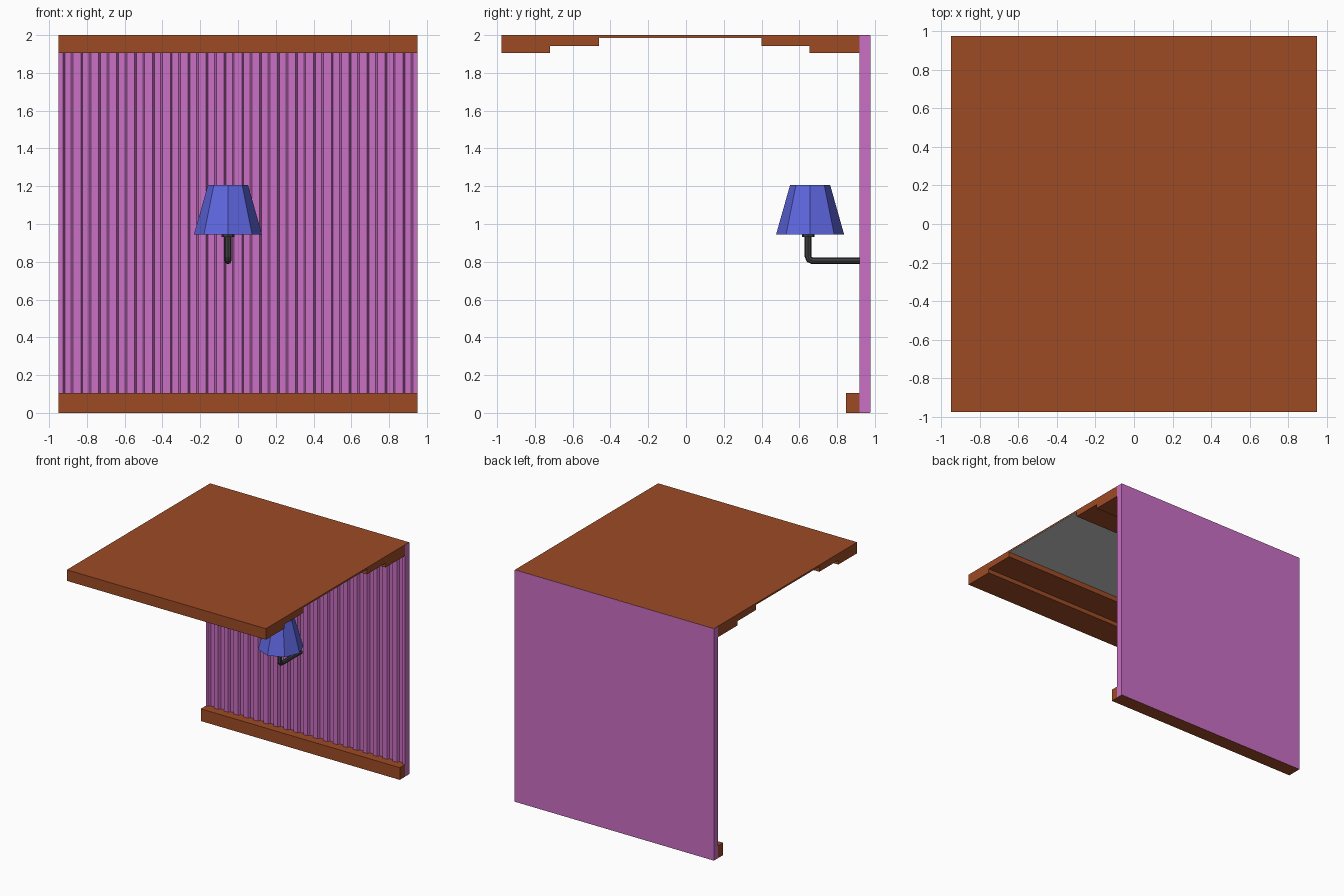
import bpy, bmesh, math
from mathutils import Matrix

if "Cube" in bpy.data.objects:
    bpy.data.objects.remove(bpy.data.objects["Cube"])


def material(name, rgb):
    m = bpy.data.materials.new(name)
    m.diffuse_color = (*rgb, 1)
    m.use_nodes = True
    m.node_tree.nodes["Principled BSDF"].inputs["Base Color"].default_value = m.diffuse_color
    return m


WOOD = material("wood", (0.34, 0.07, 0.018))
PINK = material("pink_paint", (0.60, 0.16, 0.56))
BLUE = material("blue_fabric", (0.11, 0.13, 0.72))
DARK = material("dark_metal", (0.05, 0.05, 0.055))


def finish(name, bm, mat=None):
    bmesh.ops.recalc_face_normals(bm, faces=bm.faces)
    me = bpy.data.meshes.new(name)
    bm.to_mesh(me)
    bm.free()
    ob = bpy.data.objects.new(name, me)
    bpy.context.collection.objects.link(ob)
    if mat:
        me.materials.append(mat)
    return ob


def prism(name, points, direction, mat=None):
    """Extrude a closed 3D outline along a direction."""
    bm = bmesh.new()
    face = bm.faces.new([bm.verts.new(p) for p in points])
    res = bmesh.ops.extrude_face_region(bm, geom=[face], use_keep_orig=True)
    verts = [g for g in res["geom"] if isinstance(g, bmesh.types.BMVert)]
    bmesh.ops.translate(bm, verts=verts, vec=direction)
    return finish(name, bm, mat)


def cone(name, r1, r2, z1, z2, sides, loc, caps, mat):
    bm = bmesh.new()
    bmesh.ops.create_cone(bm, cap_ends=caps, segments=sides, radius1=r1, radius2=r2,
                          depth=z2 - z1,
                          matrix=Matrix.Translation((*loc, (z1 + z2) / 2)))
    return finish(name, bm, mat)


W = 0.95        # half width
BACK = 0.976    # back of the wall

# Grooved wall: trapezoid grooves along the front, extruded upward
front, depth, slope, half_gap = 0.918, 0.022, 0.01, 0.017
outline = [(-W, BACK), (-W, front)]
for k in range(20):
    c = -0.9 + 1.8 * k / 19
    outline += [(c - half_gap - slope, front), (c - half_gap, front + depth),
                (c + half_gap, front + depth), (c + half_gap + slope, front)]
outline += [(W, front), (W, BACK)]
prism("panelled_wall", [(x, y, 0.001) for x, y in outline], (0, 0, 1.998), PINK)

# Baseboard running under the wall
w = W - 0.001
base = [(0.848, 0), (0.975, 0), (0.975, 0.105), (0.848, 0.105)]
prism("baseboard", [(-w, y, z) for y, z in base], (2 * w, 0, 0), WOOD)

# Ceiling with stepped mouldings at front and back
ceiling = [(-0.976, 2), (-0.976, 1.905), (-0.72, 1.905), (-0.72, 1.942), (-0.46, 1.942),
           (-0.46, 1.988), (0.40, 1.988), (0.40, 1.942), (0.655, 1.942), (0.655, 1.905),
           (0.975, 1.905), (0.975, 2)]
prism("ceiling", [(-w, y, z) for y, z in ceiling], (2 * w, 0, 0), WOOD)

# Grey panel in the ceiling recess
panel = [(-0.459, 1.985), (0.399, 1.985), (0.399, 1.989), (-0.459, 1.989)]
prism("ceiling_panel", [(-w + 0.001, y, z) for y, z in panel], (2 * w - 0.002, 0, 0))

# Wall lamp: octagonal shade, socket and bent arm
LX = -0.053
cone("lamp_shade", 0.18, 0.106, 0.945, 1.207, 8, (LX, 0.657), False, BLUE)
cone("lamp_socket", 0.034, 0.034, 0.93, 0.975, 8, (LX, 0.647), True, DARK)

curve = bpy.data.curves.new("lamp_arm", "CURVE")
curve.dimensions = "3D"
curve.bevel_depth = 0.018
curve.bevel_resolution = 2
curve.use_fill_caps = True
path = [(0.93, 0.805), (0.67, 0.805), (0.653, 0.812), (0.646, 0.829), (0.646, 0.94)]
spline = curve.splines.new("POLY")
spline.points.add(len(path) - 1)
for p, (y, z) in zip(spline.points, path):
    p.co = (LX, y, z, 1)
arm = bpy.data.objects.new("lamp_arm", curve)
bpy.context.collection.objects.link(arm)
curve.materials.append(DARK)
spline.use_smooth = False
bpy.context.view_layer.objects.active = arm
arm.select_set(True)
bpy.ops.object.convert(target="MESH")
